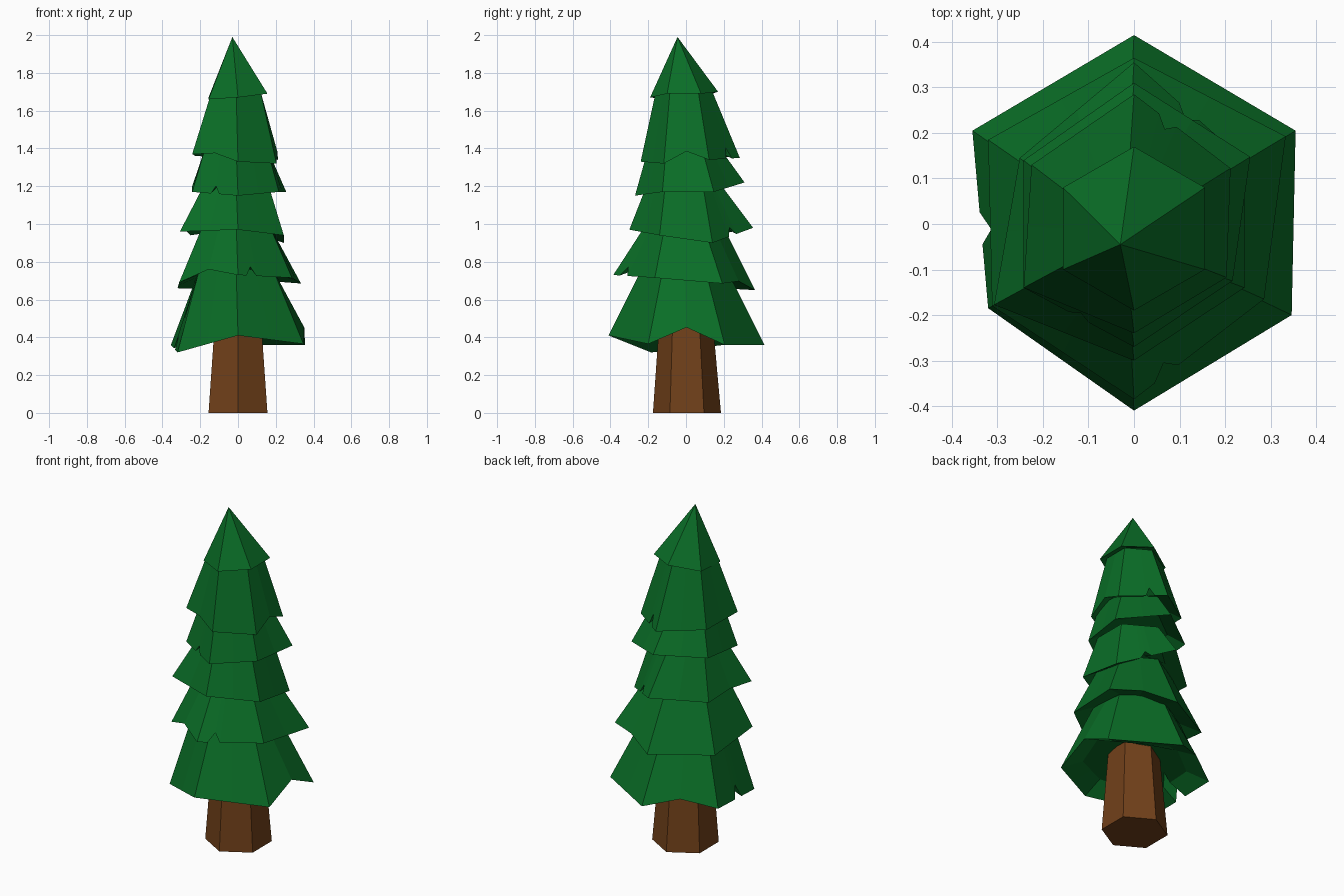
import bpy, bmesh
from math import radians, cos, sin
from mathutils import Vector

if "Cube" in bpy.data.objects:
    bpy.data.objects.remove(bpy.data.objects["Cube"])


def material(name, color):
    m = bpy.data.materials.new(name)
    m.diffuse_color = color
    m.use_nodes = True
    m.node_tree.nodes["Principled BSDF"].inputs["Base Color"].default_value = m.diffuse_color
    return m


GREEN = material("needles", (0.003, 0.155, 0.020, 1))
BROWN = material("bark", (0.165, 0.052, 0.010, 1))


def lofted(name, rings, mat):
    """Join rings of equal point count; a one-point ring closes to a tip."""
    bm = bmesh.new()
    loops = [[bm.verts.new(p) for p in ring] for ring in rings]
    for a, b in zip(loops, loops[1:]):
        n = max(len(a), len(b))
        for i in range(n):
            j = (i + 1) % n
            quad = [a[i % len(a)], a[j % len(a)], b[j % len(b)], b[i % len(b)]]
            bm.faces.new(list(dict.fromkeys(quad)))
    for loop in (loops[0], loops[-1]):
        if len(loop) > 2:
            bm.faces.new(loop)
    bmesh.ops.recalc_face_normals(bm, faces=bm.faces)
    me = bpy.data.meshes.new(name)
    bm.to_mesh(me)
    bm.free()
    ob = bpy.data.objects.new(name, me)
    me.materials.append(mat)
    bpy.context.collection.objects.link(ob)


def corner(i, r, z, cx=0, cy=0):
    """Hexagon corner i, clockwise from the back (+y)."""
    a = radians(90 - 60 * i)
    return Vector((cx + r * cos(a), cy + r * sin(a), z))


def hexagon(r, z, cx=0, cy=0):
    return [corner(i, r, z, cx, cy) for i in range(6)]


def scaled(ring, f, rise):
    return [Vector((p.x * f, p.y * f, p.z + rise)) for p in ring]


def tier(name, corners, lifts, notches, top, under):
    """Skirt with bent lower edges (side: lift) and small nicks (side: position)."""
    low = [corner(i, r, z) for i, (r, z) in enumerate(corners)]
    high = hexagon(*top, -.01, -.01)
    rim, cap = [], []
    for i in range(6):
        j = (i + 1) % 6
        stops = [(0, 0), (.5, 0)]
        if i in notches:
            t = notches[i]
            stops = [(0, 0), (t - .09, 0), (t, .17), (t + .09, 0)]
        for t, nick in stops:
            p, q = low[i].lerp(low[j], t), high[i].lerp(high[j], t)
            p.z += lifts.get(i, 0) * (1 - abs(2 * t - 1))
            rim.append(p.lerp(q, nick))
            cap.append(q)
    lofted(name, [scaled(rim, *under), rim, cap], GREEN)


# Tapered trunk
lofted("trunk", [hexagon(0.18, 0, 0, .005), hexagon(0.14, 0.50)], BROWN)

# Branch tiers: corner (radius, height) clockwise from the back, side lifts, nicks,
# top (radius, height), underside (radius factor, rise)
TIERS = [
    ([(.415, .36), (.41, .36), (.40, .365), (.41, .41), (.37, .32), (.41, .36)],
     {1: .09, 5: .05}, {4: .45}, (.225, .76), (.70, .05)),
    ([(.365, .65), (.385, .685), (.33, .715), (.385, .73), (.36, .69), (.37, .66)],
     {3: .05, 0: .03}, {2: .75}, (.20, 1.0), (.62, .05)),
    ([(.355, .98), (.28, .90), (.28, .94), (.30, .97), (.355, .96), (.29, .94)],
     {4: .02}, {0: .5}, (.20, 1.20), (.65, .05)),
    ([(.31, 1.22), (.295, 1.17), (.25, 1.17), (.27, 1.15), (.28, 1.17), (.28, 1.20)],
     {}, {3: .5}, (.19, 1.40), (.65, .05)),
    ([(.285, 1.35), (.245, 1.34), (.235, 1.32), (.24, 1.33), (.28, 1.37), (.26, 1.36)],
     {1: .055, 3: .025}, {0: .35}, (.15, 1.70), (.65, .04)),
]
for k, spec in enumerate(TIERS, 1):
    tier(f"branch_tier_{k}", *spec)

# Pointed crown
rim = [corner(i, .18, z, 0, -.01)
       for i, z in enumerate([1.70, 1.69, 1.69, 1.67, 1.66, 1.67])]
lofted("crown", [scaled(rim, .6, .03), rim, [Vector((-.03, -.045, 1.99))]], GREEN)
